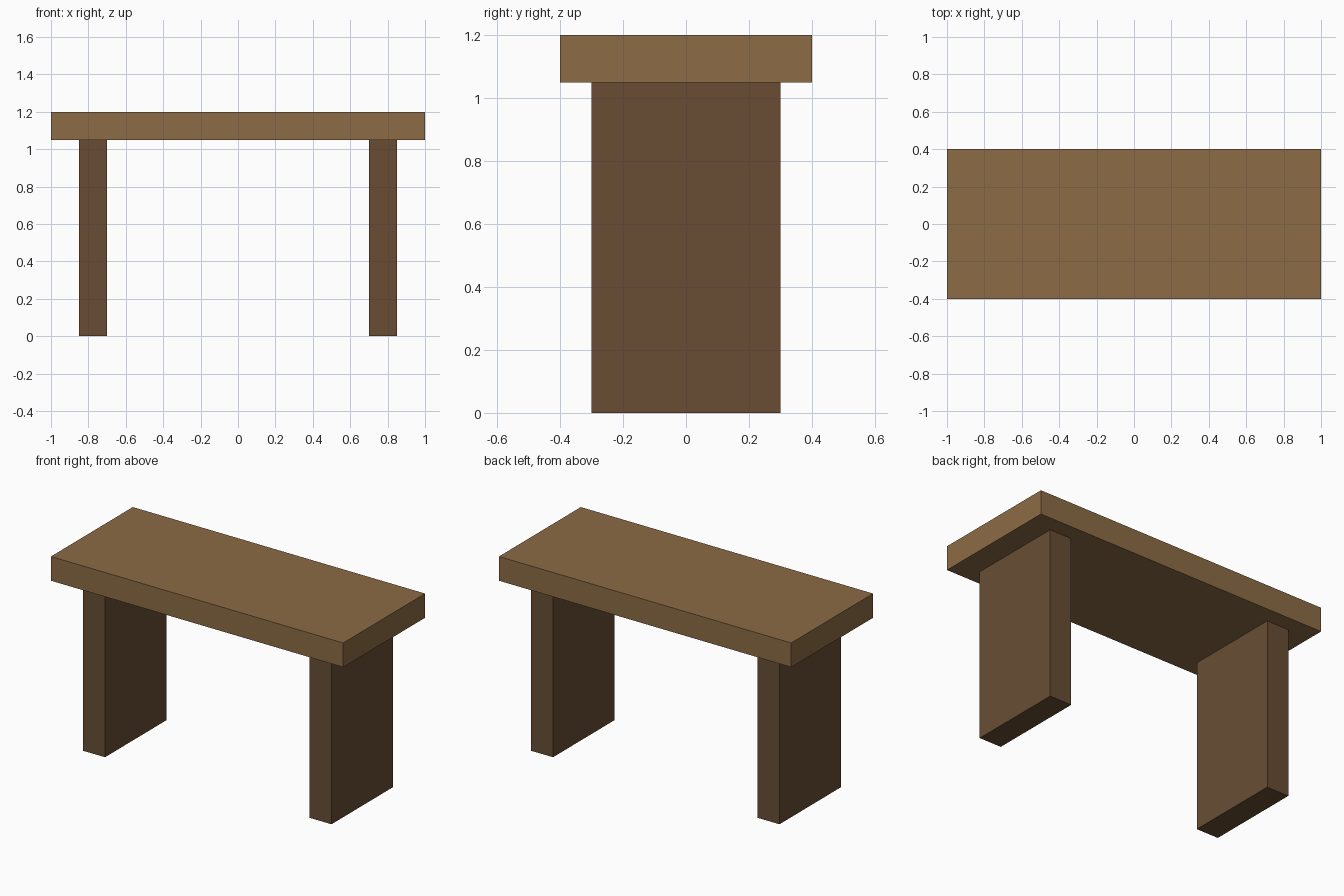
import bpy

if "Cube" in bpy.data.objects:
    bpy.data.objects.remove(bpy.data.objects["Cube"])


def material(name, rgb):
    mat = bpy.data.materials.new(name)
    mat.diffuse_color = (*rgb, 1.0)
    mat.use_nodes = True
    mat.node_tree.nodes["Principled BSDF"].inputs["Base Color"].default_value = mat.diffuse_color
    return mat


def box(name, size, centre, mat):
    bpy.ops.mesh.primitive_cube_add(size=1, location=centre)
    obj = bpy.context.object
    obj.name = name
    obj.scale = size
    bpy.ops.object.transform_apply(location=False, rotation=False, scale=True)
    obj.data.materials.append(mat)
    return obj


light_wood = material("light_wood", (0.262, 0.147, 0.060))
dark_wood = material("dark_wood", (0.138, 0.076, 0.034))

# Flat slab seat
box("seat", (2.0, 0.8, 0.15), (0, 0, 1.125), light_wood)

# Slab legs, one at each end
for side, x in (("left", -0.775), ("right", 0.775)):
    box(f"{side}_leg", (0.15, 0.6, 1.05), (x, 0, 0.525), dark_wood)
